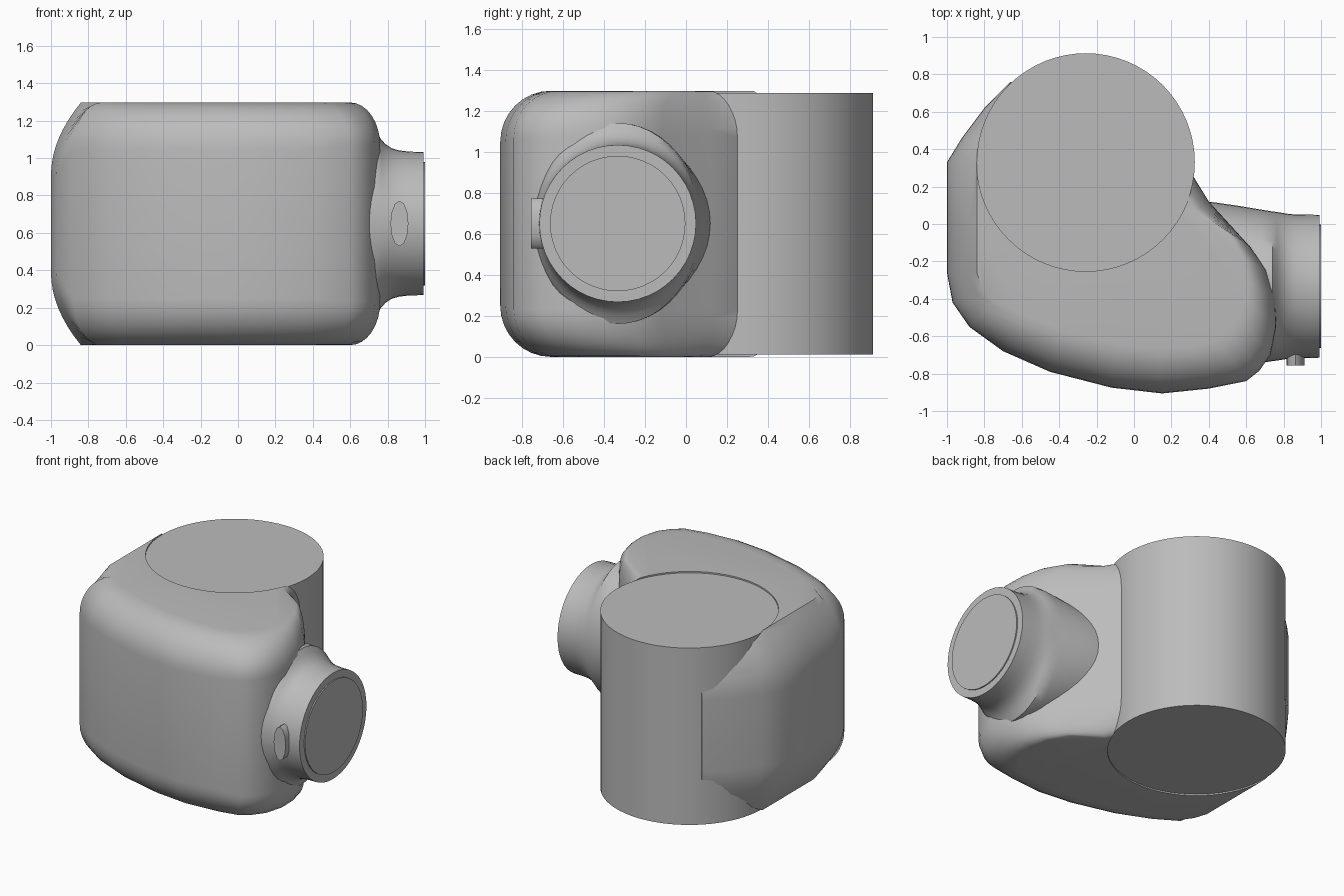
import bpy, bmesh
from math import sin, cos, pi, radians
from mathutils import Matrix

if "Cube" in bpy.data.objects:
    bpy.data.objects.remove(bpy.data.objects["Cube"])

grey = bpy.data.materials.new("plain grey")
grey.use_nodes = True
COLOUR = (0.5, 0.5, 0.5, 1)
grey.diffuse_color = COLOUR
grey.node_tree.nodes["Principled BSDF"].inputs["Base Color"].default_value = COLOUR
TOP = 1.297


def loft(name, rings, angle=40):
    """Skin closed rings of equal length and cap both ends."""
    bm = bmesh.new()
    loops = [[bm.verts.new(p) for p in ring] for ring in rings]
    n = len(loops[0])
    for a, b in zip(loops, loops[1:]):
        for i in range(n):
            j = (i + 1) % n
            bm.faces.new((a[i], a[j], b[j], b[i]))
    bm.faces.new(loops[0])
    bm.faces.new(loops[-1])
    bmesh.ops.recalc_face_normals(bm, faces=bm.faces)
    mesh = bpy.data.meshes.new(name)
    bm.to_mesh(mesh)
    bm.free()
    ob = bpy.data.objects.new(name, mesh)
    bpy.context.collection.objects.link(ob)
    mesh.materials.append(grey)
    smooth(ob, angle)
    return ob


def smooth(ob, angle):
    bpy.ops.object.select_all(action="DESELECT")
    ob.select_set(True)
    bpy.context.view_layer.objects.active = ob
    bpy.ops.object.shade_smooth_by_angle(angle=radians(angle))


def upright(name, z0, z1, r=0.583):
    ring = [(r * cos(2 * pi * i / 64) - 0.258, r * sin(2 * pi * i / 64) + 0.33)
            for i in range(64)]
    return loft(name, [[(x, y, z) for x, y in ring] for z in (z0, z1)])


def x_rings(sections, n=48):
    """Elliptical rings along x from (x, y radius, z radius)."""
    return [[(x, -0.333 + ry * cos(2 * pi * i / n), 0.65 + rz * sin(2 * pi * i / n))
             for i in range(n)] for x, ry, rz in sections]


# Housing outline: outer x, y, then inset x, y of the flat top and bottom
left = [(-.66, .76, -.5, .6), (-.8, .62, -.7, .52), (-.92, .46, -.8, .42),
        (-1, .33, -.84, .33), (-1, 0, -.84, 0), (-1, -.26, -.84, -.26),
        (-.97, -.42, -.81, -.35)]
front = [(-.88, -.55, -.73, -.41), (-.7, -.68, -.58, -.49), (-.45, -.79, -.38, -.57),
         (-.12, -.875, -.09, -.64), (.15, -.906, .13, -.66), (.4, -.88, .33, -.65)]
right = [(.6, -.84, .44, -.62), (.67, -.785, .5, -.57), (.73, -.7, .56, -.5),
         (.76, -.55, .6, -.4), (.755, -.4, .6, -.3), (.71, -.25, .58, -.18),
         (.62, -.12, .5, -.04), (.4, .12, .31, .07), (.32, .25, .24, .18),
         (.1, .4, .1, .4)]
outline = ([(p, .39, True) for p in left] + [(p, .25, False) for p in front]
           + [(p, .23, False) for p in right])


def housing_ring(t, upper):
    ring = []
    for (ox, oy, ix, iy), drop, crisp in outline:
        out, down = (1 - (1 - t) ** 2, t) if crisp else (sin(t * pi / 2), 1 - cos(t * pi / 2))
        z = drop * down
        ring.append((ix + (ox - ix) * out, iy + (oy - iy) * out, TOP - z if upper else z))
    return ring


STEPS = 8
lower = [housing_ring(i / STEPS, False) for i in range(STEPS + 1)]
upper = [housing_ring(i / STEPS, True) for i in range(STEPS, -1, -1)]
housing = loft("housing", lower + upper)

# Seat cut in the housing for the upright cylinder
cutter = upright("seat_cutter", -0.5, 2)
cutter.hide_render = True
cut = housing.modifiers.new("seat", "BOOLEAN")
cut.operation = "DIFFERENCE"
cut.solver = "EXACT"
cut.object = cutter
bpy.context.view_layer.objects.active = housing
bpy.ops.object.modifier_apply(modifier=cut.name)
bpy.data.objects.remove(cutter)
smooth(housing, 40)

upright("upright_cylinder", 0.01, TOP - 0.01)

# Side neck flaring into the housing, with a raised end disc
loft("side_neck", x_rings([(.3, .46, .43), (.42, .45, .44), (.56, .43, .46), (.68, .41, .49),
                           (.74, .4, .49), (.765, .397, .45), (.79, .393, .423),
                           (.82, .388, .403), (.86, .384, .391), (.92, .383, .384),
                           (.992, .382, .383)]))
loft("end_disc", x_rings([(.97, .33, .33), (1, .33, .33)]))

# Small oval lug on the front of the neck
loft("neck_lug", [[(.863 + .048 * cos(2 * pi * i / 12), y, .65 + .122 * sin(2 * pi * i / 12))
                   for i in range(12)] for y in (-.66, -.757)])
